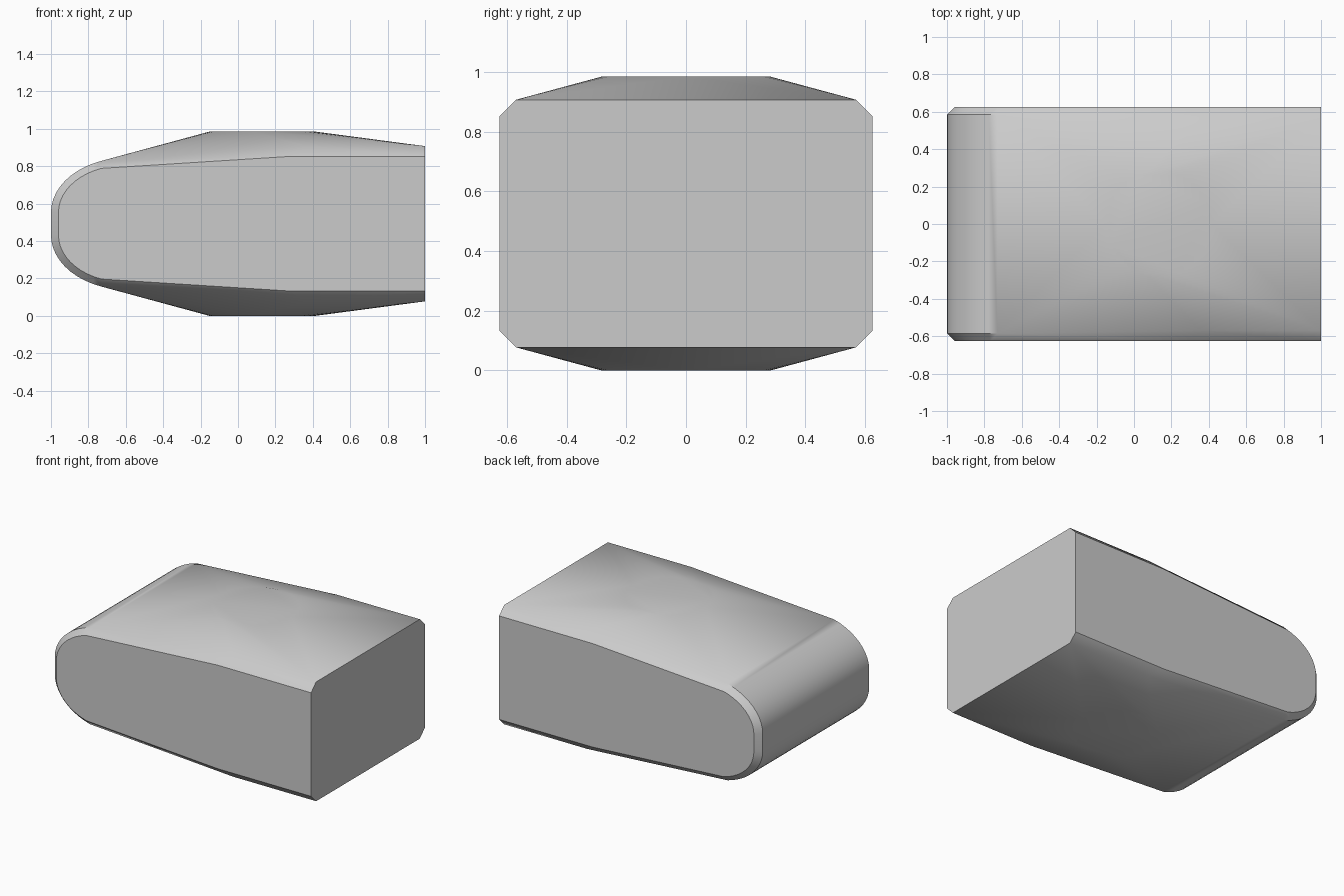
import bpy
import bmesh
from math import sin, cos, pi, radians

if "Cube" in bpy.data.objects:
    bpy.data.objects.remove(bpy.data.objects["Cube"])

MID = 0.4925  # height of the symmetry plane


def nose_arc(tip_x, flat, end_x, end_z, steps=10):
    """Rounded nose from the short flat tip back to the shoulder, as (x, height above middle)."""
    t = radians(70)
    a = (end_x - tip_x) / (1 - cos(t))
    b = (end_z - flat) / sin(t)
    return [(tip_x + a * (1 - cos(t * i / steps)), flat + b * sin(t * i / steps))
            for i in range(steps + 1)]


# Side panel outline, outer rim and raised round crown (upper right quarter)
panel = nose_arc(-0.96, 0.06, -0.73, 0.296) + [(0.28, 0.36), (1, 0.36)]
rim = nose_arc(-1, 0.06, -0.73, 0.336)
points = [(x, 0.625, z) for x, z in panel]
points += [(x, 0.585, z) for x, z in rim]
points += [(0.36, 0.57, 0.415), (1, 0.57, 0.415)]
points += [(0.13 + 0.283 * cos(pi * i / 16), 0.283 * sin(pi * i / 16), MID)
           for i in range(17)]

# Mirror the quarter to both sides and below, then wrap it in a convex skin
bm = bmesh.new()
for x, y, z in points:
    for side in (1, -1):
        for up in (1, -1):
            bm.verts.new((x, y * side, MID + z * up))
bmesh.ops.remove_doubles(bm, verts=bm.verts, dist=0.0005)
hull = bmesh.ops.convex_hull(bm, input=bm.verts)
loose = [v for v in bm.verts if not v.link_faces]
bmesh.ops.delete(bm, geom=loose, context='VERTS')
bmesh.ops.dissolve_limit(bm, angle_limit=radians(0.3), verts=bm.verts, edges=bm.edges)
bmesh.ops.recalc_face_normals(bm, faces=bm.faces)

mesh = bpy.data.meshes.new("rounded_block")
bm.to_mesh(mesh)
bm.free()
block = bpy.data.objects.new("rounded_block", mesh)
bpy.context.collection.objects.link(block)

# Plain grey finish
grey = bpy.data.materials.new("light_grey")
grey.use_nodes = True
colour = (0.6, 0.6, 0.6, 1)
grey.diffuse_color = colour
grey.node_tree.nodes["Principled BSDF"].inputs["Base Color"].default_value = colour
mesh.materials.append(grey)

# Smooth skin with crisp panel borders
bpy.ops.object.select_all(action='DESELECT')
block.select_set(True)
bpy.context.view_layer.objects.active = block
bpy.ops.object.shade_smooth_by_angle(angle=radians(35))
